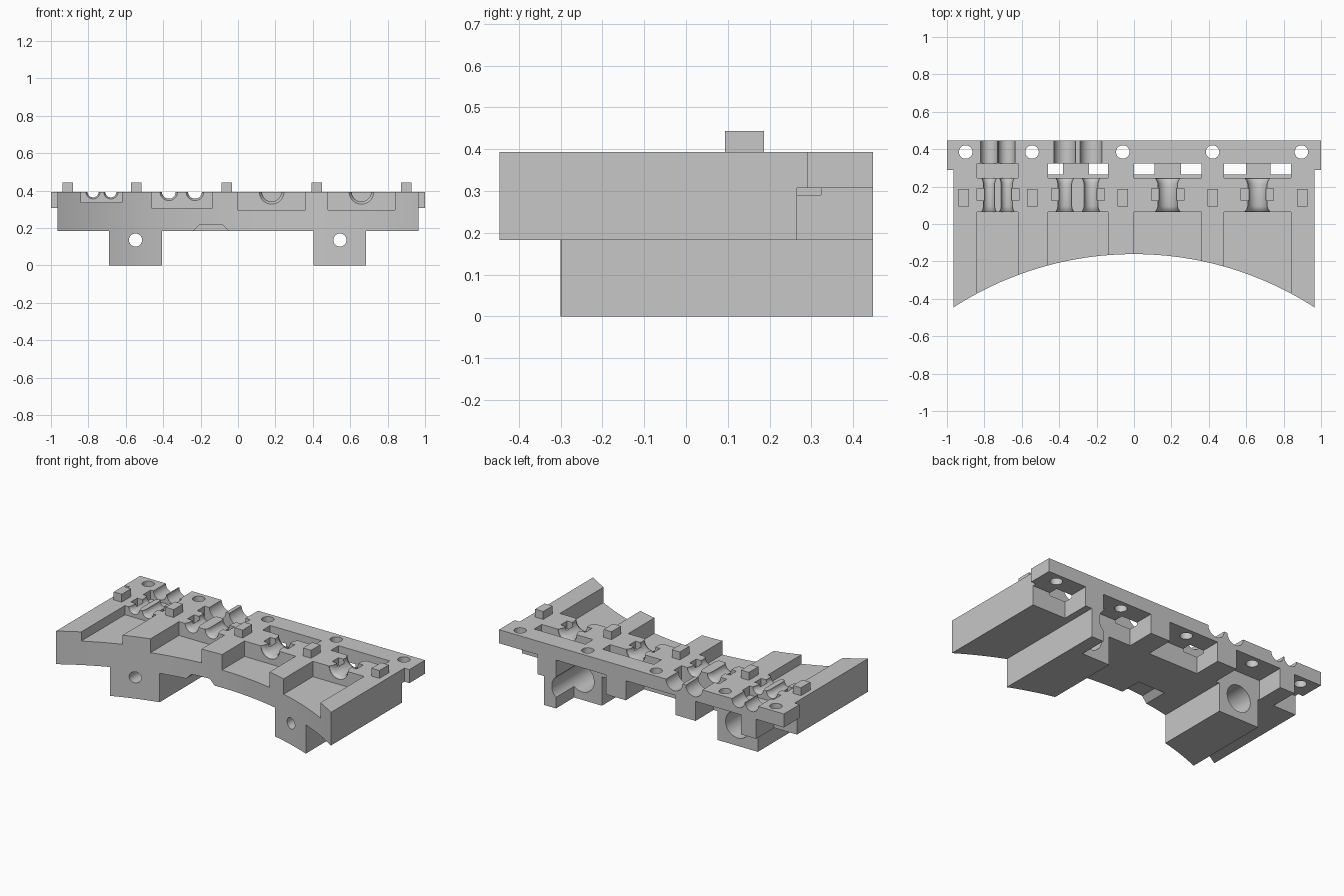
import bpy, bmesh, math
from mathutils import Matrix

cube = bpy.data.objects.get("Cube")
if cube:
    bpy.data.objects.remove(cube, do_unlink=True)

grey = bpy.data.materials.new("plain grey")
grey.use_nodes = True
GREY = (0.57, 0.57, 0.57, 1)
grey.diffuse_color = GREY
grey.node_tree.nodes["Principled BSDF"].inputs["Base Color"].default_value = GREY


def box(name, x0, x1, y0, y1, z0, z1):
    bpy.ops.mesh.primitive_cube_add(size=1)
    ob = bpy.context.object
    ob.name = name
    ob.data.transform(Matrix.Translation(((x0 + x1) / 2, (y0 + y1) / 2, (z0 + z1) / 2))
                      @ Matrix.Diagonal((x1 - x0, y1 - y0, z1 - z0, 1)))
    ob.data.materials.append(grey)
    return ob


def lathe(name, x, z, profile, sides=32):
    """Closed turned solid along y from (y, radius) pairs."""
    bm = bmesh.new()
    rings = []
    for y, r in profile:
        angles = [2 * math.pi * (i + 0.5) / sides for i in range(sides)]
        rings.append([bm.verts.new((x + r * math.cos(a), y, z + r * math.sin(a))) for a in angles])
    for low, high in zip(rings, rings[1:]):
        for i in range(sides):
            j = (i + 1) % sides
            bm.faces.new((low[i], low[j], high[j], high[i]))
    bm.faces.new(rings[0])
    bm.faces.new(rings[-1])
    bmesh.ops.recalc_face_normals(bm, faces=bm.faces)
    mesh = bpy.data.meshes.new(name)
    bm.to_mesh(mesh)
    bm.free()
    mesh.materials.append(grey)
    ob = bpy.data.objects.new(name, mesh)
    bpy.context.collection.objects.link(ob)
    return ob


def upright(name, x, y, z, radius, height, sides=32):
    bpy.ops.mesh.primitive_cylinder_add(vertices=sides, radius=radius, depth=height)
    ob = bpy.context.object
    ob.name = name
    ob.data.transform(Matrix.Translation((x, y, z)))
    ob.data.materials.append(grey)
    return ob


def combine(tool, operation):
    mod = bracket.modifiers.new("shape", "BOOLEAN")
    mod.operation, mod.solver, mod.object = operation, "MANIFOLD", tool
    bpy.context.view_layer.objects.active = bracket
    bpy.ops.object.modifier_apply(modifier=mod.name)
    bpy.data.objects.remove(tool, do_unlink=True)


def add(tool):
    combine(tool, "UNION")


def cut(tool):
    combine(tool, "DIFFERENCE")


BOTTOM, SHELF, TOP, BACK = 0.183, 0.307, 0.393, 0.447

# Main slab, rear flange with ears, and the blocks under the flange
bracket = box("clamp_bracket", -0.965, 0.965, -0.447, 0.265, BOTTOM, TOP)
add(box("flange", -0.965, 0.965, 0.2, BACK, SHELF, TOP))
add(box("ears", -1, 1, 0.29, BACK, SHELF, TOP))
for x0, x1 in ((-0.805, -0.7), (-0.38, -0.24), (0.11, 0.25), (0.6, 0.73)):
    add(box("support_block", x0, x1, 0.2, BACK, BOTTOM, 0.33))

# Legs, the left one with a longer outer wall
for x0, x1 in ((-0.69, -0.405), (0.405, 0.685)):
    add(box("leg", x0, x1, -0.4, 0.265, 0, BOTTOM + 0.05))
add(box("leg_wall", 0.6, 0.685, 0.2, BACK, 0, BOTTOM + 0.05))

# Curved front
RADIUS = 1.776
cut(upright("front_curve", 0, -0.161 - RADIUS, 0.2, RADIUS, 2, 256))

# Bolt holes with wide bores from the back
for x in (-0.548, 0.545):
    cut(lathe("bolt_hole", x, 0.135, ((-0.6, 0.035), (0.6, 0.035))))
    cut(lathe("bolt_bore", x, 0.135, ((-0.05, 0.085), (0.6, 0.085))))

# Bevelled notch under the front edge
notch = box("notch", -0.24, -0.05, -0.3, -0.02, BOTTOM - 0.035, BOTTOM + 0.035)
for v in notch.data.vertices:
    slope = 0.035 if v.co.z > BOTTOM else -0.035
    v.co.x += slope if v.co.x < -0.145 else -slope
cut(notch)

# Each bay: x range, pocket floor, slot floor, groove centres, waist radius, rear radius
BAYS = (
    (-0.84, -0.62, 0.335, 0.335, (-0.775, -0.68), 0.03, 0.045),
    (-0.46, -0.14, 0.305, 0.29, (-0.37, -0.23), 0.037, 0.058),
    (0.0, 0.36, 0.295, 0.29, (0.18,), 0.052, 0),
    (0.48, 0.84, 0.295, 0.29, (0.66,), 0.052, 0),
)
for x0, x1, floor, slot_floor, centres, waist, rear in BAYS:
    cut(box("pocket", x0, x1, -0.6, 0.065, floor, 0.6))
    # Cross slot is open below except where a block fills it
    cut(box("slot", x0, x1, 0.247, 0.323, slot_floor, 0.6))
    flare = waist * 1.27
    for x in centres:
        cut(lathe("groove", x, TOP, ((0.05, flare), (0.068, flare), (0.078, waist * 1.1),
                                     (0.095, waist), (0.215, waist), (0.232, waist * 1.1),
                                     (0.243, flare), (0.26, flare))))
        if rear:
            cut(lathe("rear_groove", x, TOP, ((0.31, rear), (0.5, rear))))
    # Clip pits on the outer sides of the grooves
    for edge, side in ((centres[0] - waist, -1), (centres[-1] + waist, 1)):
        ends = sorted((edge - side * 0.006, edge + side * 0.035))
        cut(box("clip_pit", ends[0], ends[1], 0.125, 0.19, 0.345, 0.6))

# Flange holes and locating pegs
for x in (-0.9, -0.545, -0.06, 0.42, 0.895):
    cut(upright("flange_hole", x, 0.385, 0.36, 0.036, 0.3))
for x in (-0.91, -0.545, -0.06, 0.42, 0.9):
    add(box("peg", x - 0.028, x + 0.028, 0.093, 0.187, 0.37, 0.443))

bpy.ops.object.select_all(action="DESELECT")
bracket.select_set(True)
bpy.context.view_layer.objects.active = bracket
bpy.ops.object.shade_smooth_by_angle(angle=math.radians(25))
